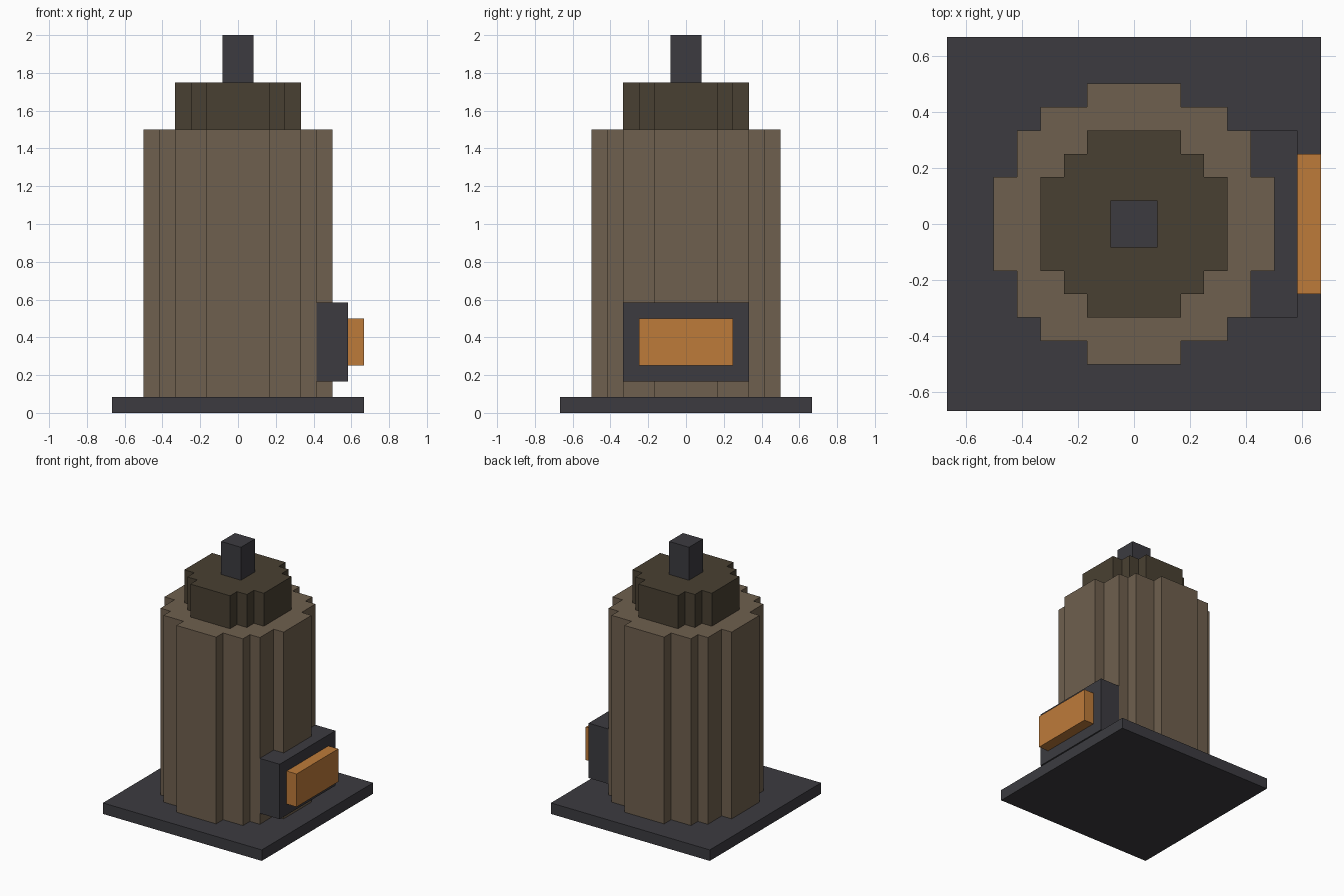
import bpy
import bmesh

U = 1 / 12  # one block unit

cube = bpy.data.objects.get("Cube")
if cube:
    bpy.data.objects.remove(cube, do_unlink=True)


def linear(c):
    c /= 255
    return c / 12.92 if c <= 0.04045 else ((c + 0.055) / 1.055) ** 2.4


def material(name, rgb):
    mat = bpy.data.materials.new(name)
    mat.use_nodes = True
    color = (*[linear(c) for c in rgb], 1)
    mat.diffuse_color = color
    bsdf = next(n for n in mat.node_tree.nodes if n.type == 'BSDF_PRINCIPLED')
    bsdf.inputs["Base Color"].default_value = color
    return mat


iron = material("dark iron", (60, 59, 64))
brown = material("brown wall", (111, 96, 78))
umber = material("dark umber roof", (73, 64, 50))
orange = material("glowing orange", (190, 123, 58))


def prism(name, outline, z0, z1, mat):
    """Extrude a counter-clockwise outline, in block units, from z0 to z1."""
    bm = bmesh.new()
    base = bm.faces.new([bm.verts.new((x * U, y * U, z0 * U)) for x, y in outline])
    top = bmesh.ops.extrude_face_region(bm, geom=[base])["geom"]
    bmesh.ops.translate(bm, vec=(0, 0, (z1 - z0) * U),
                        verts=[v for v in top if isinstance(v, bmesh.types.BMVert)])
    bmesh.ops.recalc_face_normals(bm, faces=bm.faces)
    mesh = bpy.data.meshes.new(name)
    bm.to_mesh(mesh)
    bm.free()
    mesh.materials.append(mat)
    obj = bpy.data.objects.new(name, mesh)
    bpy.context.collection.objects.link(obj)
    return obj


def rect(x0, x1, y0, y1):
    return [(x0, y0), (x1, y0), (x1, y1), (x0, y1)]


def four_fold(quarter):
    """Repeat a quarter outline by rotating it 90 degrees each time."""
    outline = []
    for _ in range(4):
        outline += quarter
        quarter = [(-y, x) for x, y in quarter]
    return outline


# Square plinth
prism("base_plate", rect(-8, 8, -8, 8), 0, 1, iron)

# Stepped round tower and its narrower roof
tower = [(6, -2), (6, 2), (5, 2), (5, 4), (4, 4), (4, 5), (2, 5)]
roof = [(4, -2), (4, 2), (3, 2), (3, 3), (2, 3)]
prism("tower_body", four_fold(tower), 1, 18, brown)
prism("roof_tier", four_fold(roof), 18, 21, umber)

# Chimney on the roof
prism("chimney", rect(-1, 1, -1, 1), 21, 24, iron)

# Furnace opening on the left side
prism("furnace_frame", rect(5, 7, -4, 4), 2, 7, iron)
prism("furnace_glow", rect(7, 8, -3, 3), 3, 6, orange)
